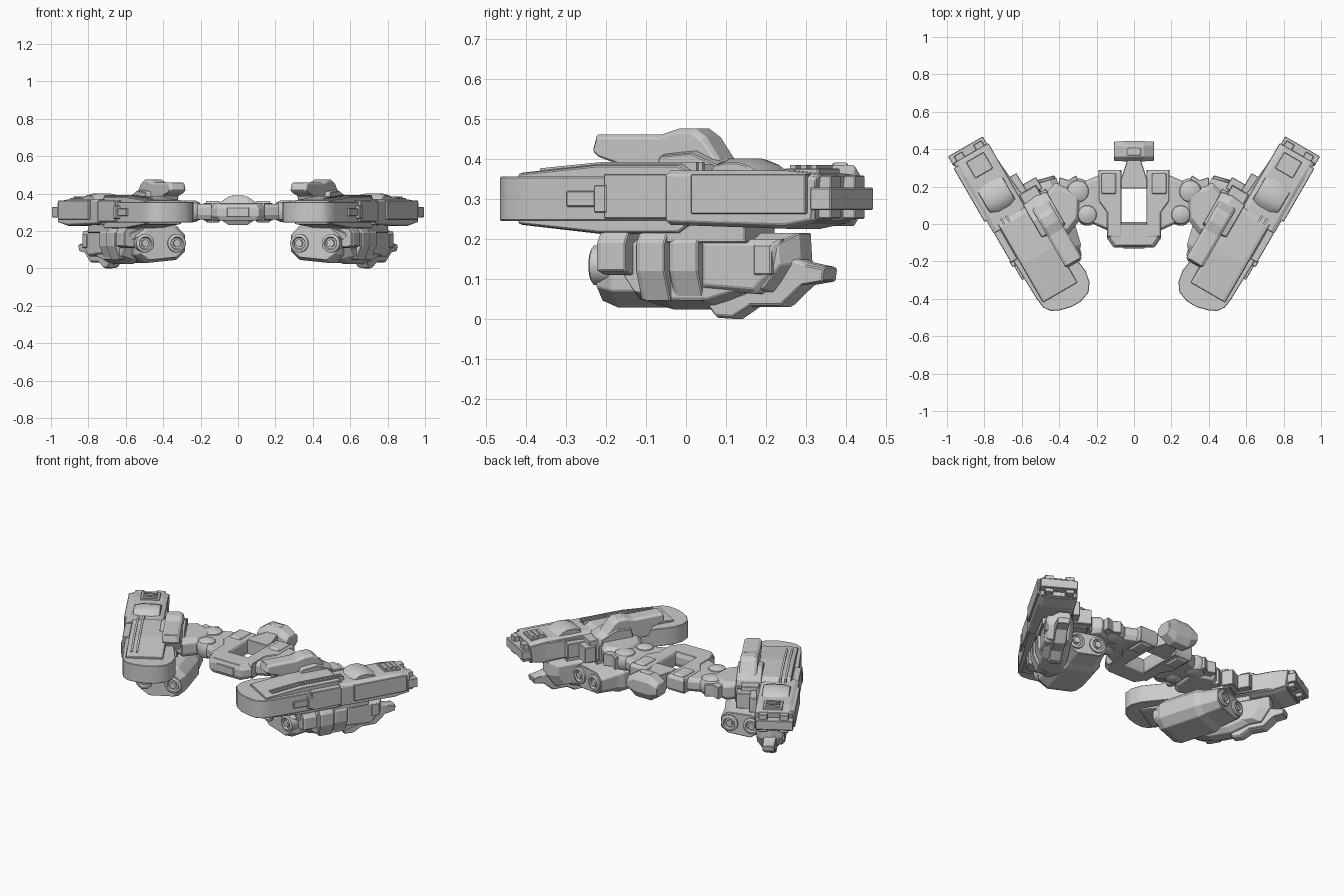
import bpy, bmesh, math

S, C = 0.5, 0.866


def pod(u, v, z):
    """Pod frame: u runs to the rear, v outward, splayed 30 degrees."""
    return (0.66 + S * u + C * v, -0.023 + C * u - S * v, z)


def engine(a, b, t):
    """Engine frame: a sideways, b up, t to the rear, splayed 16 degrees."""
    return (0.473 + .961 * a + .276 * t, 0.013 + .961 * t - .276 * a, b)


def plan(a, b, t): return pod(a, b, t)          # outline seen from above
def side(a, b, t): return pod(a, t, b)          # outline seen from the flank
def cross(a, b, t): return pod(t, a, b)         # outline seen along the pod
def world(a, b, t): return (a, b, t)
def world_side(a, b, t): return (t, a, b)


def finish(name, bm, mirror=True, bevel=0.003, smooth=False):
    bmesh.ops.recalc_face_normals(bm, faces=bm.faces)
    me = bpy.data.meshes.new(name)
    bm.to_mesh(me)
    bm.free()
    ob = bpy.data.objects.new(name, me)
    bpy.context.collection.objects.link(ob)
    if bevel:
        m = ob.modifiers.new("bevel", "BEVEL")
        m.width, m.segments, m.angle_limit = bevel, 1, math.radians(35)
    if mirror:
        ob.modifiers.new("mirror", "MIRROR")
    if smooth:
        bpy.context.view_layer.objects.active = ob
        ob.select_set(True)
        bpy.ops.object.shade_smooth_by_angle(angle=math.radians(35))
        ob.select_set(False)
    return ob


def loft(name, pts, levels, put, **kw):
    """Stack scaled copies of an outline; levels are (offset, scale_a, scale_b)."""
    ca = (min(p[0] for p in pts) + max(p[0] for p in pts)) / 2
    cb = (min(p[1] for p in pts) + max(p[1] for p in pts)) / 2
    bm = bmesh.new()
    rings = [[bm.verts.new(put(ca + (a - ca) * sa, cb + (b - cb) * sb, t)) for a, b in pts]
             for t, sa, sb in levels]
    n = len(pts)
    for r, q in zip(rings, rings[1:]):
        for i in range(n):
            bm.faces.new((r[i], r[(i + 1) % n], q[(i + 1) % n], q[i]))
    bm.faces.new(rings[0])
    bm.faces.new(rings[-1])
    return finish(name, bm, **kw)


def box(name, a0, a1, b0, b1, z0, z1, put=plan, top=1.0, **kw):
    pts = [(a0, b0), (a1, b0), (a1, b1), (a0, b1)]
    return loft(name, pts, [(z0, 1, 1), (z1, top, top)], put, **kw)


def ngon(r, n=16, ca=0, cb=0):
    return [(ca + r * math.cos(2 * math.pi * (i + .5) / n),
             cb + r * math.sin(2 * math.pi * (i + .5) / n)) for i in range(n)]


# --- main pod hull: rounded nose, tapering to the square rear
hull = [(0.45, -0.118), (0.45, 0.09), (-0.40, 0.068), (-0.455, 0.06), (-0.49, 0.035),
        (-0.512, -0.01), (-0.527, -0.07), (-0.527, -0.13), (-0.505, -0.19),
        (-0.46, -0.222), (-0.40, -0.234), (-0.33, -0.225), (0.16, -0.14)]
loft("pod_hull", hull, [(0.245, 1, 1), (0.355, 1, 1)], plan, smooth=True)
loft("pod_core_plates", [(-0.43, 0.235), (-0.2, 0.212), (0.03, 0.212), (0.06, 0.232),
     (0.06, 0.367), (0.03, 0.387), (-0.2, 0.387), (-0.43, 0.365)],
     [(-0.165, 1, 0.95), (-0.15, 1, 1), (0.03, 1, 1), (0.048, 1, 0.95)], side)
loft("rear_hull", [(0.02, 0.235), (0.36, 0.225), (0.44, 0.24), (0.455, 0.36), (0.36, 0.37), (0.02, 0.37)],
     [(-0.125, 1, 0.85), (-0.095, 1, 1), (0.07, 1, 1), (0.092, 1, 0.85)], side)
box("rear_end_block", 0.44, 0.5, -0.117, 0.098, 0.272, 0.328)
for i, v in enumerate((-0.075, 0.045)):
    box(f"rear_end_clamp_{i}", 0.43, 0.485, v - 0.025, v + 0.025, 0.25, 0.358)

# --- outer flank panels
box("flank_panel", 0.10, 0.43, 0.07, 0.104, 0.262, 0.362)
box("flank_forward_panel", -0.16, 0.11, 0.05, 0.09, 0.25, 0.362)
box("flank_bracket", -0.27, -0.15, 0.06, 0.085, 0.28, 0.32)
box("flank_bracket_post", -0.185, -0.15, 0.06, 0.095, 0.265, 0.335)

# --- top deck details
for i, v in enumerate((-0.012, 0.018)):
    loft(f"deck_rail_{i}", [(-0.38, 0.36), (-0.38, 0.376), (-0.2, 0.392), (0.07, 0.392), (0.07, 0.36)],
         [(v - 0.006, 1, 1), (v + 0.006, 1, 1)], side, bevel=0)
loft("deck_hump", [(0.10, 0.36), (0.285, 0.36), (0.25, 0.385), (0.21, 0.40), (0.16, 0.40), (0.125, 0.388)],
     [(-0.10, 0.8, 0.8), (-0.06, 1, 1), (0.01, 1, 1), (0.055, 0.7, 0.5)], side, smooth=True)
box("tail_hatch_frame", 0.325, 0.425, -0.08, 0.03, 0.36, 0.376)
for i in range(3):
    box(f"tail_hatch_slat_{i}", 0.335 + i * .03, 0.352 + i * .03, -0.065, 0.015, 0.37, 0.384, bevel=0)

# --- upper fin with forward overhang on the inner edge
loft("upper_fin", [(-0.337, 0.42), (-0.325, 0.46), (-0.14, 0.46), (-0.09, 0.475), (-0.04, 0.475),
     (-0.01, 0.455), (0.04, 0.385), (0.04, 0.33), (-0.24, 0.33), (-0.26, 0.385), (-0.32, 0.405)],
     [(-0.25, 0.95, 0.85), (-0.235, 1, 1), (-0.165, 1, 1), (-0.15, 0.95, 0.85)], side)
loft("fin_root", [(-0.16, 0.3), (0.10, 0.3), (0.08, 0.38), (-0.03, 0.43), (-0.13, 0.42)],
     [(-0.265, 0.85, 0.8), (-0.2, 1, 1), (-0.12, 0.9, 0.75)], side)

# --- lower nacelle: faceted belly with bands
belly = [(-0.235, 0.215), (-0.225, 0.17), (-0.17, 0.115), (-0.13, 0.05), (-0.03, 0.023),
         (0.10, 0.023), (0.21, 0.06), (0.28, 0.06), (0.335, 0.14), (0.33, 0.215)]
loft("lower_nacelle", belly, [(-0.13, 0.8, 0.75), (-0.10, 1, 1), (-0.04, 1, 1), (0.02, 0.9, 0.72)], side)
for i, (u, out) in enumerate(((-0.2, 0.06), (-0.09, 0.055), (0.0, 0.045))):
    low = 0.11 if i == 0 else 0.045
    loft(f"nacelle_band_{i}", [(out - 0.02, 0.22), (out, 0.19), (out, 0.12), (out - 0.03, low),
         (-0.10, low), (-0.13, 0.12), (-0.13, 0.22)], [(u, 0.95, 0.95), (u + 0.015, 1, 1), (u + 0.085, 1, 1)], cross)
loft("nacelle_armour", [(0.08, 0.20), (0.08, 0.075), (0.24, 0.062), (0.29, 0.11), (0.31, 0.20)],
     [(-0.06, 1, 1), (0.015, 1, 1), (0.03, 0.85, 0.8)], side)
box("nacelle_knob", 0.24, 0.29, -0.02, 0.033, 0.11, 0.185)
box("nacelle_pylon", -0.05, 0.22, -0.11, 0.04, 0.19, 0.26)

# --- claw trailing under the nacelle
loft("rear_claw", [(0.08, 0.03), (0.10, 0.003), (0.15, 0), (0.20, 0.03), (0.29, 0.03), (0.35, 0.085),
     (0.41, 0.095), (0.415, 0.13), (0.36, 0.14), (0.30, 0.16), (0.2, 0.12), (0.12, 0.05)],
     [(-0.085, 1, 0.9), (-0.07, 1, 1), (-0.03, 1, 1), (-0.015, 1, 0.9)], side)

# --- twin-barrel engine block slung under the inner edge
loft("engine_block", [(-0.148, 0.09), (-0.10, 0.045), (0.07, 0.028), (0.13, 0.07), (0.14, 0.18),
     (0.09, 0.228), (-0.10, 0.228), (-0.148, 0.18)],
     [(-0.215, 0.85, 0.82), (-0.17, 1, 1), (0.06, 1, 1), (0.10, 0.9, 0.85), (0.21, 0.8, 0.7)], engine)
for end, t, d, gap in (("front", -0.21, -1, 0.088), ("rear", 0.205, 1, 0.066)):
    for i, a in enumerate((-gap, gap)):
        loft(f"{end}_barrel_{i}", ngon(0.05, 16, a, 0.134),
             [(t - d * .05, 1, 1), (t + d * .015, 1, 1), (t + d * .02, .85, .85), (t + d * .02, .7, .7),
              (t + d * .005, .6, .6)], engine, bevel=0, smooth=True)
        loft(f"{end}_barrel_core_{i}", ngon(0.02, 12, a, 0.134), [(t, 1, 1), (t + d * .02, 1, 1)],
             engine, bevel=0, smooth=True)
box("engine_mount", -0.12, 0.08, -0.22, -0.08, 0.2, 0.28)

# --- inner side mounts joining arm to pod
box("pod_mount_front", -0.10, 0.09, -0.27, -0.13, 0.25, 0.345)
box("pod_mount_rear", 0.03, 0.14, -0.24, -0.12, 0.235, 0.365, top=0.85)
box("pod_mount_cap", 0.10, 0.17, -0.255, -0.15, 0.245, 0.34)
box("pod_mount_tail", 0.13, 0.24, -0.175, -0.11, 0.255, 0.345)

# --- arms from body to pods
loft("arm_inner", [(0.13, 0.25), (0.19, 0.26), (0.33, 0.20), (0.34, 0.03), (0.24, 0.01), (0.13, -0.04)],
     [(0.262, 0.92, 0.88), (0.285, 1, 1), (0.325, 1, 1), (0.345, 0.92, 0.88)], world)
loft("arm_outer", [(0.28, 0.17), (0.42, 0.22), (0.52, 0.12), (0.44, -0.02), (0.35, -0.055), (0.29, 0.02)],
     [(0.25, 0.85, 0.85), (0.275, 1, 1), (0.335, 1, 1), (0.36, 0.8, 0.8)], world)
for nm, x, y, r in (("elbow_dome", 0.30, 0.175, 0.07), ("shoulder_dome", 0.25, 0.05, 0.06)):
    loft(nm, ngon(r, 16, x, y), [(0.248, .4, .4), (0.26, .8, .8), (0.285, 1, 1), (0.325, 1, 1),
         (0.35, .8, .8), (0.362, .4, .4)], world, bevel=0, smooth=True)
loft("arm_rear_spur", [(0.28, 0.19), (0.31, 0.26), (0.35, 0.235), (0.40, 0.25), (0.40, 0.15)],
     [(0.265, 1, 1), (0.34, 1, 1)], world)

# --- central frame around the open slot
loft("frame_side", [(0.066, 0.19), (0.066, 0.29), (0.19, 0.29), (0.19, 0.12), (0.145, 0.06),
     (0.145, -0.07), (0.066, -0.08)],
     [(0.255, 0.9, 0.95), (0.275, 1, 1), (0.335, 1, 1), (0.35, 0.9, 0.95)], world)
loft("frame_front", [(-0.145, 0.01), (0.145, 0.01), (0.145, -0.075), (0.11, -0.125), (-0.11, -0.125), (-0.145, -0.075)],
     [(0.255, 0.85, 0.85), (0.28, 1, 1), (0.32, 1, 1), (0.348, 0.85, 0.85)], world, mirror=False)
box("front_keel", -0.06, 0.06, -0.13, -0.03, 0.275, 0.325, put=world, mirror=False)
loft("neck", [(-0.07, 0.19), (0.07, 0.19), (0.07, 0.24), (0.03, 0.36), (-0.03, 0.36), (-0.07, 0.24)],
     [(0.26, 1, 1), (0.35, 1, 1)], world, mirror=False)
box("frame_shoulder_pad", 0.09, 0.18, 0.15, 0.28, 0.335, 0.36, put=world, top=0.75)
box("frame_under_pad", 0.09, 0.18, 0.15, 0.28, 0.27, 0.246, put=world, top=0.75)

# --- faceted head at the rear
loft("rear_head", [(0.335, 0.275), (0.36, 0.232), (0.42, 0.232), (0.443, 0.275), (0.443, 0.345),
     (0.42, 0.384), (0.36, 0.384), (0.335, 0.345)],
     [(-0.106, 0.95, 0.5), (-0.05, 1, 1), (0.05, 1, 1), (0.106, 0.95, 0.5)], world_side, mirror=False)
box("head_crest", -0.045, 0.045, 0.36, 0.41, 0.375, 0.39, put=world, top=0.7, mirror=False)
